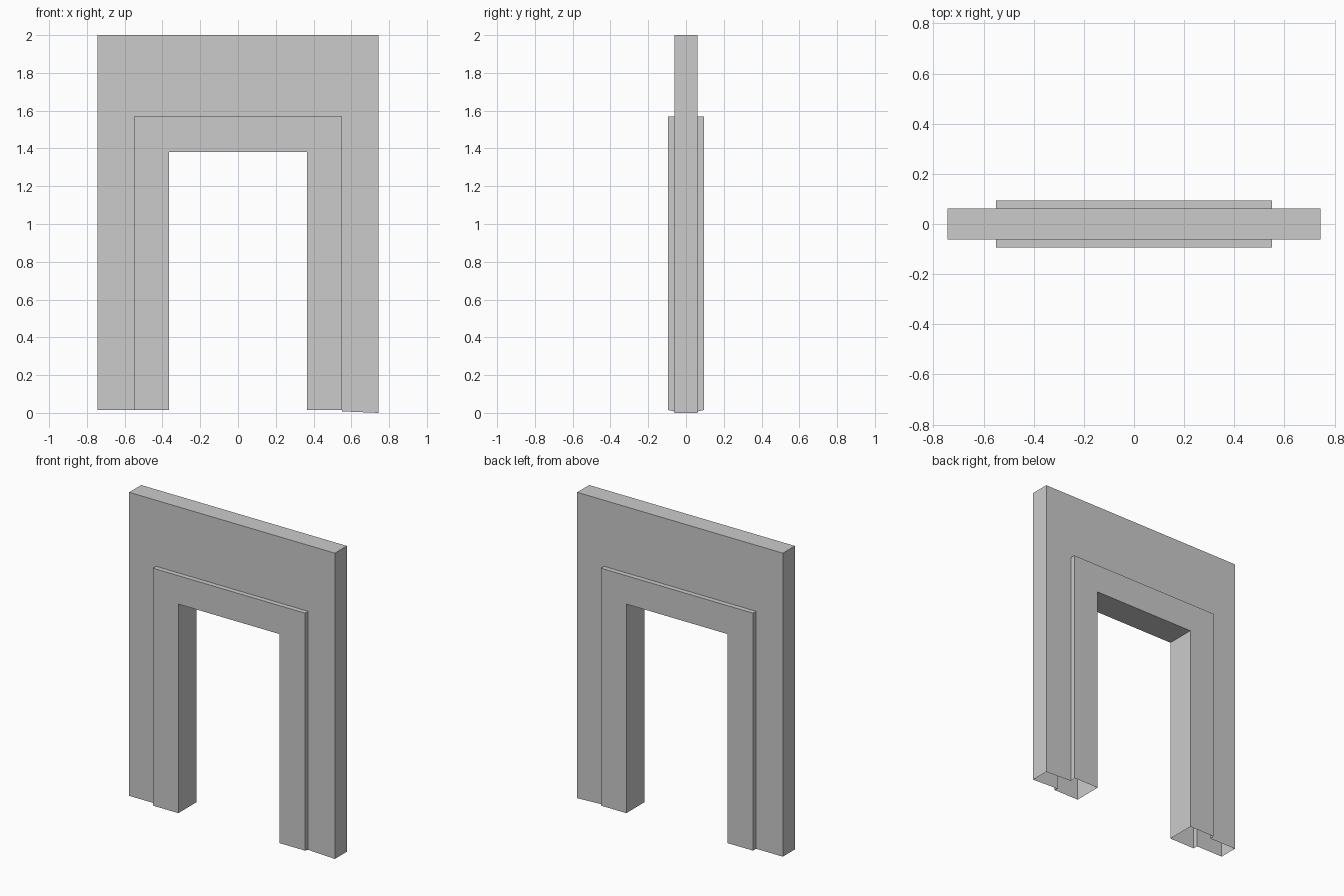
import bpy, bmesh

if "Cube" in bpy.data.objects:
    bpy.data.objects.remove(bpy.data.objects["Cube"])

# Key sizes: wall, raised trim and opening
WALL_X, WALL_Y, WALL_Z = 0.744, 0.062, 2.0
TRIM_X, TRIM_Y, TRIM_Z = 0.55, 0.094, 1.568
OPEN_X, OPEN_Z = 0.366, 1.382
FOOT = 0.015


def arch_path(x, z, left_foot, right_foot):
    """Upside-down U outline from left foot to right foot."""
    return [(-x, left_foot), (-x, z), (x, z), (x, right_foot)]


wall = arch_path(WALL_X, WALL_Z, FOOT, 0.0)      # right foot dips to the ground
step = arch_path(TRIM_X, TRIM_Z, FOOT, 0.008)
trim = arch_path(TRIM_X, TRIM_Z, FOOT, FOOT)
opening = arch_path(OPEN_X, OPEN_Z, FOOT, FOOT)

# Closed loop of nested outlines: front wall > front trim > opening > back trim > back wall
rings = [(wall, -WALL_Y), (step, -WALL_Y), (trim, -TRIM_Y), (opening, -TRIM_Y),
         (opening, TRIM_Y), (trim, TRIM_Y), (step, WALL_Y), (wall, WALL_Y)]

# Hollow doorway shell, open under both feet
bm = bmesh.new()
loops = [[bm.verts.new((x, y, z)) for x, z in path] for path, y in rings]
for i, a in enumerate(loops):
    b = loops[(i + 1) % len(loops)]
    for k in range(3):
        bm.faces.new((a[k], a[k + 1], b[k + 1], b[k]))
bmesh.ops.recalc_face_normals(bm, faces=bm.faces)

# Make sure the top face points up
bm.normal_update()
top = max(bm.faces, key=lambda f: f.calc_center_median().z)
if top.normal.z < 0:
    bmesh.ops.reverse_faces(bm, faces=bm.faces)

mesh = bpy.data.meshes.new("doorway_wall")
bm.to_mesh(mesh)
bm.free()
bpy.context.collection.objects.link(bpy.data.objects.new("doorway_wall", mesh))
